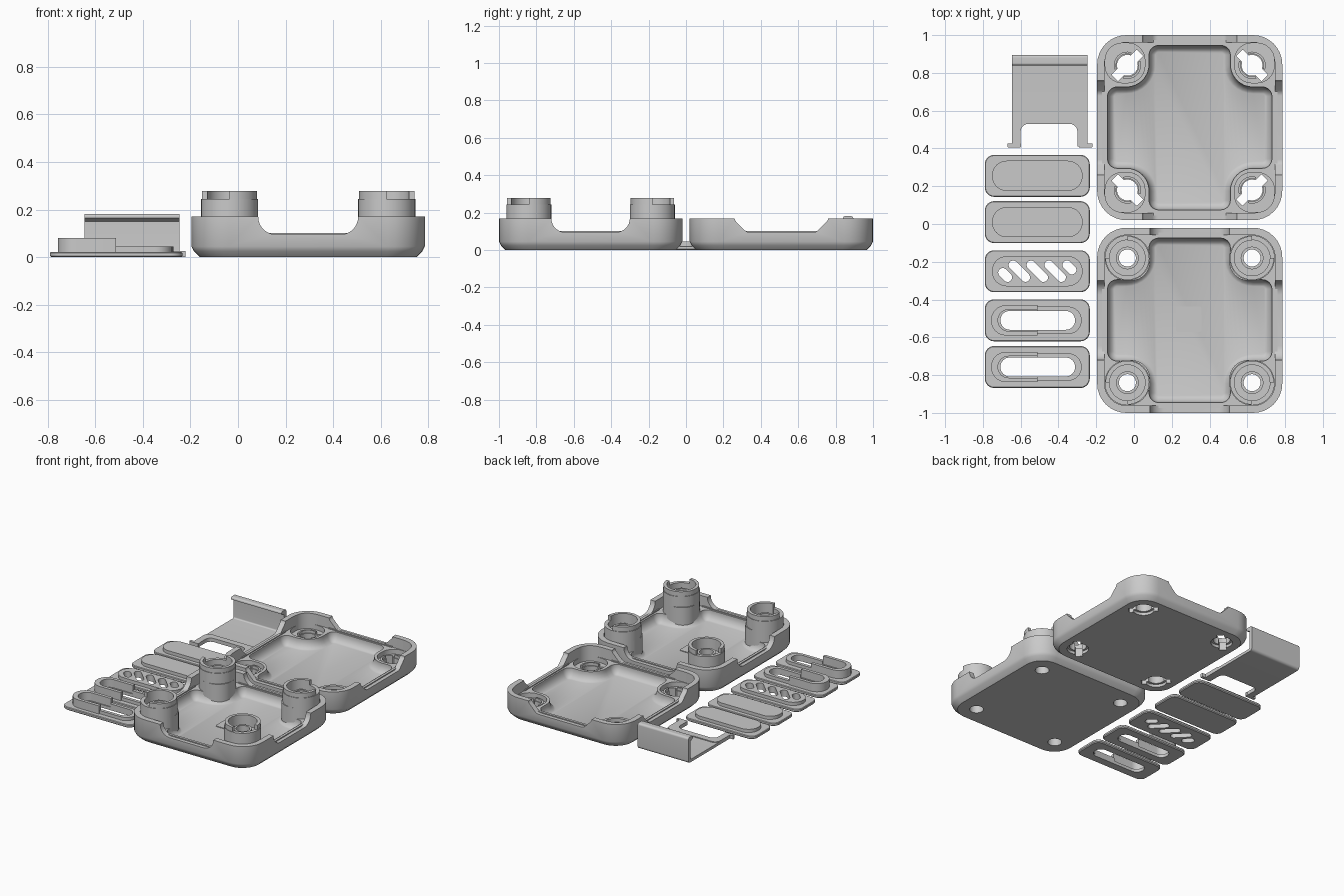
import bpy, bmesh, math
from mathutils import Vector, Matrix

cube = bpy.data.objects.get("Cube")
if cube:
    bpy.data.objects.remove(cube)

grey = bpy.data.materials.new("plain grey")
grey.use_nodes = True
COLOUR = (0.59, 0.59, 0.59, 1)
grey.diffuse_color = COLOUR
grey.node_tree.nodes["Principled BSDF"].inputs["Base Color"].default_value = COLOUR

ALONG_X = Matrix(((0, 0, 1), (1, 0, 0), (0, 1, 0))).to_4x4()
ALONG_Y = Matrix(((1, 0, 0), (0, 0, 1), (0, 1, 0))).to_4x4()
CORNERS = [(sx, sy) for sx in (-1, 1) for sy in (-1, 1)]
POST = 0.33


def fillet(corners, steps=8):
    """Outline from (x, y, radius) corners."""
    out = []
    for i, (x, y, r) in enumerate(corners):
        p = Vector((x, y))
        if r <= 0:
            out.append(p)
            continue
        u = (Vector(corners[i - 1][:2]) - p).normalized()
        v = (Vector(corners[(i + 1) % len(corners)][:2]) - p).normalized()
        half = u.angle(v) / 2
        c = p + (u + v).normalized() * r / math.sin(half)
        t = r / math.tan(half)
        a, b = (p + u * t - c).normalized(), (p + v * t - c).normalized()
        out += [c + a.slerp(b, k / steps).normalized() * r for k in range(steps + 1)]
    return out


def rect(w, h, r):
    return fillet([(-w, -h, r), (w, -h, r), (w, h, r), (-w, h, r)])


def circle(r, n=40):
    return [Vector((r * math.cos(a), r * math.sin(a)))
            for a in (2 * math.pi * k / n for k in range(n))]


def arc_band(outer, inner, start, end, n=32):
    angles = [start + (end - start) * k / n for k in range(n + 1)]
    pts = [(outer, a) for a in angles] + [(inner, a) for a in reversed(angles)]
    return [Vector((r * math.cos(a), r * math.sin(a))) for r, a in pts]


def plus(d):
    """Cross-shaped cavity outline, shrunk by d."""
    h, c, ro, ri = 0.435 - d, 0.215 - d, 0.05 - d, 0.12 + d
    pts = []
    for sx, sy in ((1, 1), (-1, 1), (-1, -1), (1, -1)):
        arm = [(h * sx, c * sy, ro), (c * sx, c * sy, ri), (c * sx, h * sy, ro)]
        pts += arm if sx * sy > 0 else arm[::-1]
    return fillet(pts)


def loft(name, sections, at=(0, 0), matrix=Matrix(), closed=False):
    bm = bmesh.new()
    rings = [[bm.verts.new((p.x, p.y, z)) for p in pts] for pts, z in sections]
    pairs = list(zip(rings, rings[1:]))
    if closed:
        pairs.append((rings[-1], rings[0]))
    else:
        bm.faces.new(rings[0])
        bm.faces.new(rings[-1])
    for a, b in pairs:
        for i in range(len(a)):
            j = (i + 1) % len(a)
            bm.faces.new((a[i], a[j], b[j], b[i]))
    bm.transform(Matrix.Translation((*at, 0)) @ matrix)
    bmesh.ops.recalc_face_normals(bm, faces=bm.faces)
    mesh = bpy.data.meshes.new(name)
    bm.to_mesh(mesh)
    bm.free()
    mesh.materials.append(grey)
    ob = bpy.data.objects.new(name, mesh)
    bpy.context.collection.objects.link(ob)
    return ob


def prism(name, pts, low, high, at=(0, 0), matrix=Matrix()):
    return loft(name, [(pts, low), (pts, high)], at, matrix)


def cut(ob, *cutters):
    bpy.context.view_layer.objects.active = ob
    for c in cutters:
        c.hide_render = True
        m = ob.modifiers.new("cut", "BOOLEAN")
        m.operation, m.solver, m.object = "DIFFERENCE", "EXACT", c
        bpy.ops.object.modifier_apply(modifier=m.name)
        bpy.data.objects.remove(c)


def tray(name, at, dip):
    """Rounded tray with dipped sides, a ledge and a cross-shaped cavity."""
    ob = loft(name, [(rect(0.455, 0.455, 0.13), 0), (rect(0.48, 0.48, 0.145), 0.025),
                     (rect(0.49, 0.49, 0.155), 0.045), (rect(0.49, 0.49, 0.155), 0.17)], at)
    cut(ob, prism("ledge_cutter", rect(0.452, 0.452, 0.12), 0.095, 0.4, at),
        loft("cavity_cutter", [(plus(0.035), 0.03), (plus(0.025), 0.034),
                               (plus(0.01), 0.05), (plus(0), 0.075), (plus(0), 0.3)], at),
        prism("dip_cutter", dip, at[0] - 0.6, at[0] + 0.6, (0, at[1]), ALONG_X),
        prism("dip_cutter", dip, at[1] - 0.6, at[1] + 0.6, (at[0], 0), ALONG_Y))
    # low lips along the dipped sides
    for s in (-1, 1):
        prism(name + "_side_lip", rect(0.009, 0.25, 0.004), 0.08, 0.102,
              (at[0] + s * 0.455, at[1]))
        prism(name + "_end_lip", rect(0.25, 0.009, 0.004), 0.08, 0.102,
              (at[0], at[1] + s * 0.455))
    return ob


# front tray with raised posts
at = (0.295, -0.51)
dip = fillet([(-0.21, 0.4, 0), (-0.21, 0.095, 0.075), (0.21, 0.095, 0.075), (0.21, 0.4, 0)])
front = tray("front_tray", at, dip)
prism("centre_pad", rect(0.068, 0.068, 0.012), 0.025, 0.035, (0.29, -0.505))
for sx, sy in CORNERS:
    p = (at[0] + sx * POST, at[1] + sy * POST)
    cut(front, prism("hole_cutter", circle(0.045), -0.1, 0.3, p))
    block = prism("post_block", rect(0.112, 0.112, 0.1), 0.02, 0.17,
                  (at[0] + sx * 0.322, at[1] + sy * 0.322))
    cut(block, prism("hole_cutter", circle(0.07), -0.1, 0.3, p))
    profile = [(0.045, 0.02), (0.12, 0.02), (0.12, 0.245), (0.095, 0.245),
               (0.095, 0.2), (0.06, 0.2), (0.06, 0.225), (0.045, 0.225)]
    loft("screw_post", [(circle(r), z) for r, z in profile], p, closed=True)
    a = math.atan2(sy, sx)
    prism("post_collar", arc_band(0.116, 0.094, a + math.pi / 4, a + 1.75 * math.pi),
          0.2, 0.278, p)

# back tray with corner pockets and slotted holes
at = (0.295, 0.51)
dip = fillet([(-0.25, 0.4, 0), (-0.25, 0.16, 0.03), (-0.185, 0.095, 0.04),
              (0.185, 0.095, 0.04), (0.25, 0.16, 0.03), (0.25, 0.4, 0)])
back = tray("back_tray", at, dip)
for sx, sy in CORNERS:
    p = (at[0] + sx * POST, at[1] + sy * POST)
    turn = Matrix.Rotation(-sx * sy * math.pi / 4, 4, "Z")
    cut(back, prism("pocket_cutter", rect(0.105, 0.105, 0.09), 0.06, 0.3,
                    (at[0] + sx * 0.3425, at[1] + sy * 0.3425)),
        prism("recess_cutter", circle(0.07), -0.1, 0.02, p),
        prism("hole_cutter", circle(0.055), -0.1, 0.3, p),
        prism("slot_cutter", rect(0.095, 0.024, 0.004), -0.1, 0.15, p, turn))
    a = math.atan2(sy, sx) - 1.1
    for start in (a, a + math.pi):
        prism("hole_rim", arc_band(0.072, 0.06, start, start + 2.2), 0.055, 0.08, p)

# row of small cover plates
X = -0.512


def plate(name, y):
    return loft(name, [(rect(0.272, 0.105, 0.045), 0), (rect(0.278, 0.111, 0.05), 0.006),
                       (rect(0.278, 0.111, 0.05), 0.018), (rect(0.274, 0.107, 0.046), 0.022)],
                (X, y))


def pad(name, y):
    return prism(name, rect(0.24, 0.08, 0.079), 0.015, 0.045, (X, y))


for y in (0.255, 0.01):
    plate("plain_cover", y)
    pad("plain_cover_pad", y)

# vented cover with slanted slots, shorter at the ends
vent = [plate("vent_cover", -0.25), pad("vent_cover_pad", -0.25)]
slant = Matrix.Rotation(-math.pi / 4, 4, "Z")
for dx, dy, length in ((-0.17, -0.02, 0.042), (-0.095, 0, 0.07), (0, 0, 0.07),
                       (0.095, 0, 0.07), (0.17, 0.02, 0.042)):
    for ob in vent:
        cut(ob, prism("slot_cutter", rect(length, 0.024, 0.0235),
                      -0.1, 0.2, (X + dx, -0.25 + dy), slant))

# open covers with a tall half ring and a low half ring
for y in (-0.51, -0.757):
    base = plate("open_cover", y)
    cut(base, prism("slot_cutter", rect(0.2, 0.05, 0.049), -0.1, 0.2, (X + 0.005, y)))
    for name, side, size, hole, top in (
            ("tall_rim", -1, (0.245, 0.08, 0.079), (0.208, 0.057, 0.056), 0.08),
            ("low_rim", 1, (0.235, 0.073, 0.072), (0.2, 0.05, 0.049), 0.045)):
        rim = prism(name, rect(*size), 0.012, top, (X, y))
        cut(rim, prism("rim_cutter", rect(*hole), -0.1, 0.2, (X, y)),
            prism("half_cutter", rect(0.3, 0.2, 0), -0.1, 0.2, (X - side * 0.3, y)))

# hooked bracket with two legs
bx = -0.445
hook = fillet([(0.535, 0, 0), (0.895, 0, 0.02), (0.895, 0.182, 0.015), (0.84, 0.182, 0.012),
               (0.84, 0.165, 0), (0.87, 0.15, 0), (0.87, 0.02, 0.01), (0.535, 0.02, 0)])
prism("bracket_hook", hook, bx - 0.2, bx + 0.2, matrix=ALONG_X)
legs = fillet([(-0.2, 0.41, 0), (-0.155, 0.41, 0), (-0.155, 0.53, 0.04), (0.145, 0.53, 0.04),
               (0.145, 0.41, 0), (0.2, 0.41, 0), (0.2, 0.575, 0.04), (-0.2, 0.575, 0.04)])
prism("bracket_legs", legs, 0, 0.026, (bx, 0))
for s in (-1, 1):
    prism("bracket_foot", rect(0.036, 0.01, 0.003), 0, 0.026, (bx + s * 0.189, 0.416))

# smooth curves, keep hard edges
bpy.ops.object.select_all(action="DESELECT")
for ob in bpy.context.collection.objects:
    if ob.type == "MESH":
        ob.select_set(True)
        bpy.context.view_layer.objects.active = ob
bpy.ops.object.shade_smooth_by_angle(angle=math.radians(30))
